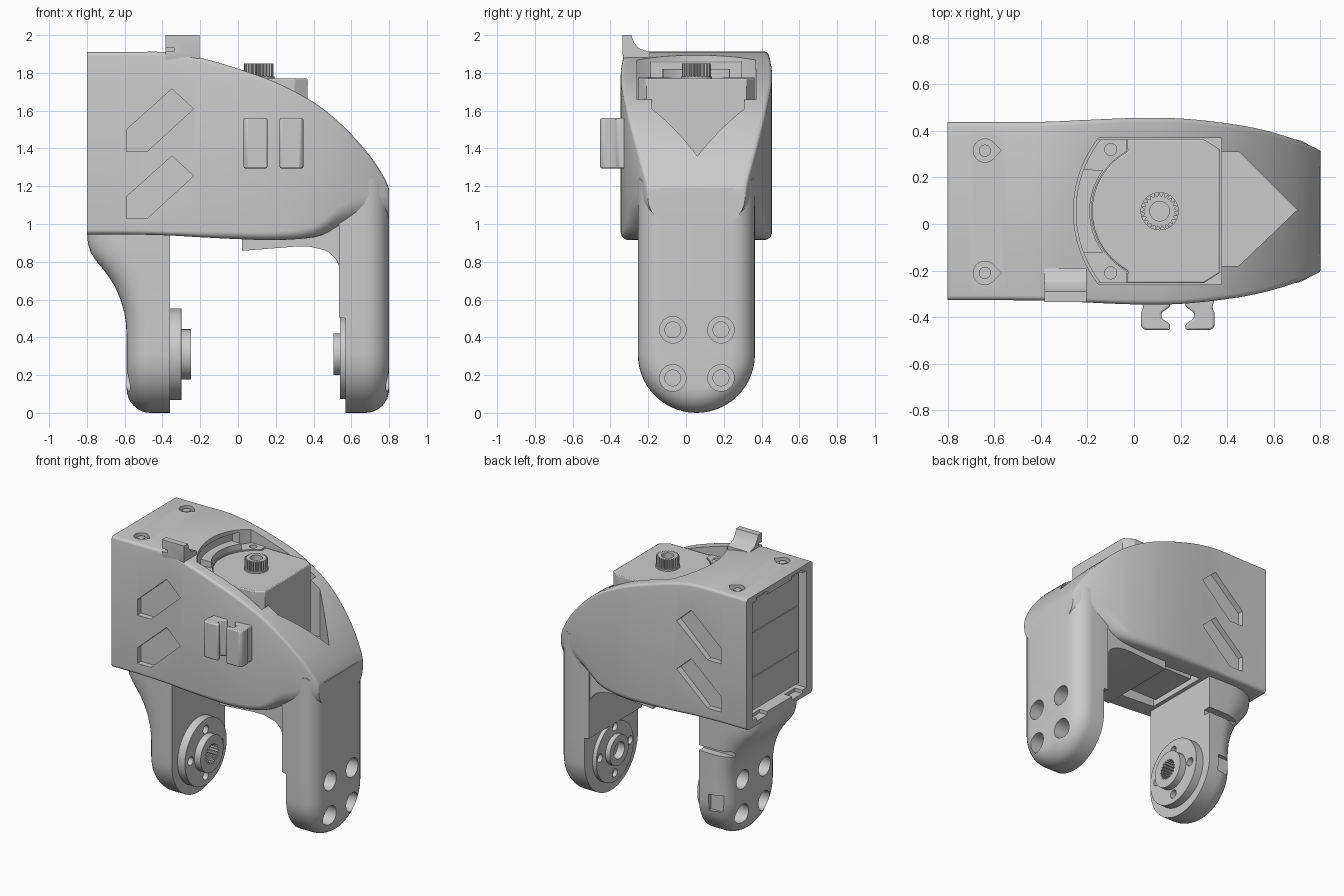
import bpy, bmesh, math
from mathutils import Vector

if "Cube" in bpy.data.objects:
    bpy.data.objects.remove(bpy.data.objects["Cube"])

CY = 0.055  # mid plane of the bracket in y


def make(name, verts, faces):
    bm = bmesh.new()
    vs = [bm.verts.new(v) for v in verts]
    for f in faces:
        bm.faces.new([vs[i] for i in f])
    bmesh.ops.recalc_face_normals(bm, faces=bm.faces)
    me = bpy.data.meshes.new(name)
    bm.to_mesh(me)
    bm.free()
    ob = bpy.data.objects.new(name, me)
    bpy.context.collection.objects.link(ob)
    return ob


def loft(name, rings, strip_caps=False):
    n, last = len(rings[0]), (len(rings) - 1) * len(rings[0])
    verts = [v for r in rings for v in r]
    faces = [(k * n + i, k * n + (i + 1) % n, (k + 1) * n + (i + 1) % n, (k + 1) * n + i)
             for k in range(len(rings) - 1) for i in range(n)]
    for o in (0, last):
        if strip_caps:  # curved caps of mirror symmetric outlines
            for i in range((n - 1) // 2):
                f = [o + i, o + i + 1, o + n - 2 - i, o + n - 1 - i]
                faces.append(tuple(dict.fromkeys(f)))
        else:
            faces.append(tuple(range(o, o + n)))
    return make(name, verts, faces)


def prism(name, pts, axis, a, b):
    def place(p, d):
        return {'x': (d, p[0], p[1]), 'y': (p[0], d, p[1]), 'z': (p[0], p[1], d)}[axis]
    return loft(name, [[place(p, d) for p in pts] for d in (a, b)])


def box(name, x0, x1, y0, y1, z0, z1):
    return prism(name, [(x0, y0), (x1, y0), (x1, y1), (x0, y1)], 'z', z0, z1)


def arc(cx, cy, r, a0, a1, n):
    return [(cx + r * math.cos(math.radians(a0 + (a1 - a0) * i / n)),
             cy + r * math.sin(math.radians(a0 + (a1 - a0) * i / n))) for i in range(n + 1)]


def circle(cx, cy, r, n=32):
    return arc(cx, cy, r, 0, 360, n)[:-1]


def gear(cx, cy, r0, r1, teeth):
    steps = [(r1 if i % 4 < 2 else r0, math.tau * i / (teeth * 4)) for i in range(teeth * 4)]
    return [(cx + r * math.cos(a), cy + r * math.sin(a)) for r, a in steps]


def cut(ob, cutters):
    bpy.context.view_layer.objects.active = ob
    for c in cutters:
        m = ob.modifiers.new('cut', 'BOOLEAN')
        m.operation, m.solver, m.object = 'DIFFERENCE', 'EXACT', c
        bpy.ops.object.modifier_apply(modifier=m.name)
        bpy.data.objects.remove(c)


def bevel(ob, w):
    m = ob.modifiers.new('bevel', 'BEVEL')
    m.width, m.segments, m.limit_method = w, 2, 'ANGLE'


def interp(table, z):
    for (a, va), (b, vb) in zip(table, table[1:]):
        if z <= b:
            return va + (vb - va) * max(0, (z - a) / (b - a))
    return table[-1][1]


# Body shell: sections of x, half width, top, bottom, lower corner radius
KEYS = [(-.8, .382, 1.91, .945, .025), (-.6, .382, 1.91, .945, .025), (-.38, .384, 1.91, .94, .025),
        (-.2, .392, 1.88, .93, .03), (0, .40, 1.822, .92, .04), (.2, .398, 1.75, .915, .045),
        (.4, .377, 1.645, .93, .06), (.55, .35, 1.525, .98, .12), (.68, .312, 1.385, 1.0, .15),
        (.76, .28, 1.27, 1.0, .15), (.795, .262, 1.2, 1.0, .15), (.8, .255, 1.17, 1.0, .13)]
rows = []
for i in range(len(KEYS) - 1):
    p = [Vector(KEYS[max(0, min(len(KEYS) - 1, i + d))]) for d in (-1, 0, 1, 2)]
    for s in range(4):
        t = s / 4
        rows.append(p[1] + .5 * t * (p[2] - p[0] + t * (2 * p[0] - 5 * p[1] + 4 * p[2] - p[3]
                    + t * (3 * (p[1] - p[2]) + p[3] - p[0]))))
rows.append(Vector(KEYS[-1]))
rings = []
for x, w, t, b, r in rows:
    q = .02
    ring = (arc(CY + w - q, t - q, q, 0, 90, 4) + arc(CY - w + q, t - q, q, 90, 180, 4)
            + arc(CY - w + r, b + r, r, 180, 270, 6) + arc(CY + w - r, b + r, r, 270, 360, 6))
    rings.append([(x, y, z) for y, z in ring])
body = loft('body_shell', rings)

# Openings in the shell: rear window, shaft opening, pointed pocket, cable exit
opening = arc(.25, CY, .51, 142, 218, 20) + [(.375, CY - .315), (.375, CY + .315)]
cutters = [box('c', -.9, -.2, CY - .315, CY + .315, 1.0, 1.86),
           prism('c', opening, 'z', 1.002, 2.1),
           prism('c', [(.3, .31), (.45, .31), (.7, .06), (.45, -.18), (.3, -.18)], 'z', 1.26, 2.1),
           box('c', -.33, .02, -.19, .30, .7, 1.1)]
# Arrow shaped side recesses
for dz in (0, -.355):
    pts = [(-.59, 1.5 + dz), (-.35, 1.715 + dz), (-.235, 1.61 + dz), (-.48, 1.385 + dz), (-.59, 1.385 + dz)]
    cutters += [prism('c', pts, 'y', -.5, -.285), prism('c', pts, 'y', .395, .6)]
# Teardrop screw holes on top
for y in (.315, -.21):
    cutters.append(prism('c', arc(-.64, y, .05, 45, 315, 24) + [(-.57, y)], 'z', 1.88, 2.0))
# Window edge notches
for y in (-.15, .26):
    cutters.append(box('c', -.9, -.74, y - .06, y + .06, .975, 1.885))
cut(body, cutters)
for y in (.315, -.21):
    prism('top_screw', circle(-.64, y, .026, 16), 'z', 1.87, 1.9)


# Arms: rounded plates with soft outer edges
def arm(name, inner, outer, base, zs, top, r):
    layers = [(0, 0)]
    for i in range(9):
        a = math.radians(90 * i / 8)
        layers.append((1 - r / .235 * (1 - math.sin(a)), r * (1 - math.cos(a))))
    rings = []
    for k, (f, d) in enumerate(layers):
        h = .31 - d
        zz = zs[:-1] + [interp(top, f)]
        prof = ([(CY + h, z) for z in reversed(zz)] + arc(CY, .31, h, 0, -180, 28)[1:-1]
                + [(CY - h, z) for z in zz])
        rings.append([(base + f * (interp(outer, z) - base) if k else interp(inner, z), y, z) for y, z in prof])
    return loft(name, rings, True)


right_arm = arm('right_arm', [(0, .57), (.5, .57), (.505, .535), (2, .535)], [(0, .8), (2, .8)], .565,
                [.31, .5, .505, .75, 1.0, 1.2], [(0, 1.08), (.62, 1.25), (1, 1.19)], .125)
left_arm = arm('left_arm', [(0, -.36), (2, -.36)],
               [(0, -.59), (.42, -.59), (.48, -.594), (.53, -.602), (.6, -.622), (.67, -.652), (.72, -.684),
                (.77, -.722), (.81, -.755), (.85, -.78), (.89, -.793), (.93, -.798), (1, -.798)], -.36,
               [.31, .42, .48, .53, .6, .67, .72, .77, .81, .85, .89, .93, .96], [(0, .96), (1, .96)], .13)
for ob, far, mid, deep in ((right_arm, .9, .67, .6), (left_arm, -.9, -.48, -.42)):
    cs = []
    for y in (-.07, .185):
        for z in (.185, .44):
            cs += [prism('c', circle(y, z, .07), 'x', far, mid),
                   prism('c', circle(y, z, .042), 'x', mid + math.copysign(.01, far), deep)]
    cut(ob, cs)
# Cable grooves on the rear edge of the left arm
cut(left_arm, [box('c', -.62, -.3, .31, .5, .66, .70), box('c', -.56, -.44, .335, .5, .24, .36)])

# Underside rib and fillet between right arm and body
prism('inner_fillet', [(.02, .95), (.02, .858), (.3, .88), (.38, .88)] + arc(.41, .74, .13, 80, 0, 8)
      + [(.54, .68), (.6, .68), (.6, 1.05), (.45, .98)], 'y', CY - .3, CY + .3)

# Pivot discs with hubs
for side, x0, x1, x2, R, r in (('left', -.37, -.30, -.25, .243, .133), ('right', .58, .54, .505, .217, .11)):
    s = 1 if side == 'left' else -1
    disc = prism(side + '_pivot_disc', circle(CY, .31 if s > 0 else .29, R, 64), 'x', x0, x1)
    hub = prism(side + '_pivot_hub', circle(CY, .31, r, 48), 'x', x1 - .01 * s, x2)
    hole = gear(CY, .31, .062, .074, 20) if s > 0 else circle(CY, .31, .062)
    cs = [prism('c', circle(CY + dy, .31 + dz, .03, 20), 'x', x1 - .04 * s, x1 + .1 * s)
          for dy, dz in ((.175, 0), (-.175, 0), (0, .165), (0, -.175))]
    cut(disc, cs + [prism('c', hole, 'x', x0 + .02 * s, x1 + .1 * s)])
    cut(hub, [prism('c', hole, 'x', x1 - .1 * s, x2 + .1 * s)])
    bevel(disc, .006)


# Motor inside the shell
def case_pts(left):
    return [(left, CY - .308), (.3, CY - .308), (.368, CY - .265), (.368, CY + .265),
            (.3, CY + .308), (left, CY + .308)]


prism('motor_case', case_pts(-.72), 'z', 1.01, 1.6)
box('motor_rear_case', -.72, -.3, CY - .308, CY + .308, 1.55, 1.855)
for z0, z1 in ((1.03, 1.27), (1.275, 1.6), (1.605, 1.84)):
    box('motor_rear_panel', -.75, -.70, CY - .29, CY + .29, z0, z1)
prism('motor_upper_case', arc(.25, CY, .5, 142, 218, 20) + case_pts(0)[1:5], 'z', 1.58, 1.73)
bevel(prism('motor_top_plate', arc(.11, CY, .29, 118, 242, 28) + case_pts(-.03), 'z', 1.7, 1.77), .006)
ledge = prism('motor_ledge', arc(.25, CY, .5, 142, 218, 20) + [(-.03, CY - .308), (-.03, CY + .308)], 'z', 1.72, 1.775)
cut(ledge, [prism('c', circle(.11, CY, .293, 64), 'z', 1.6, 2)] +
    [prism('c', circle(-.1, CY + d, .026, 20), 'z', 1.74, 2) for d in (-.265, .265)])
prism('motor_rim', arc(.25, CY, .5, 159, 201, 14) + arc(.11, CY, .3, 216, 144, 16), 'z', 1.72, 1.82)
box('motor_cable_plate', -.3, -.05, -.13, .24, .95, 1.02)

# Splined output shaft
shaft = prism('output_shaft', gear(.11, CY, .065, .077, 24), 'z', 1.76, 1.85)
cut(shaft, [prism('c', circle(.11, CY, .042), 'z', 1.79, 2)])
prism('shaft_collar', circle(.11, CY, .082, 40), 'z', 1.76, 1.782)

# Pair of cable hooks on the front
hook = [(.03, -.32), (.04, -.36), (.03, -.38), (.03, -.44), (.045, -.455), (.155, -.455), (.155, -.43),
        (.118, -.405), (.118, -.38), (.155, -.355), (.155, -.32)]
for name, s in (('left_hook', 1), ('right_hook', -1)):
    bevel(prism(name, [(.188 + s * (x - .188), y) for x, y in hook], 'z', 1.295, 1.56), .008)

# Locating tab on the top edge
tab = prism('top_tab', [(-.325, 1.85), (-.335, 1.895), (-.335, 2.0), (-.29, 2.0), (-.275, 1.96), (-.25, 1.93),
                        (-.19, 1.91), (-.19, 1.87)], 'x', -.385, -.205)
cut(tab, [box('c', -.4, -.34, -.4, -.3, 1.912, 1.935)])

# Smooth shading with crisp edges
bpy.ops.object.select_all(action='DESELECT')
for ob in bpy.context.scene.objects:
    ob.select_set(True)
    bpy.context.view_layer.objects.active = ob
bpy.ops.object.shade_smooth_by_angle(angle=math.radians(30))
